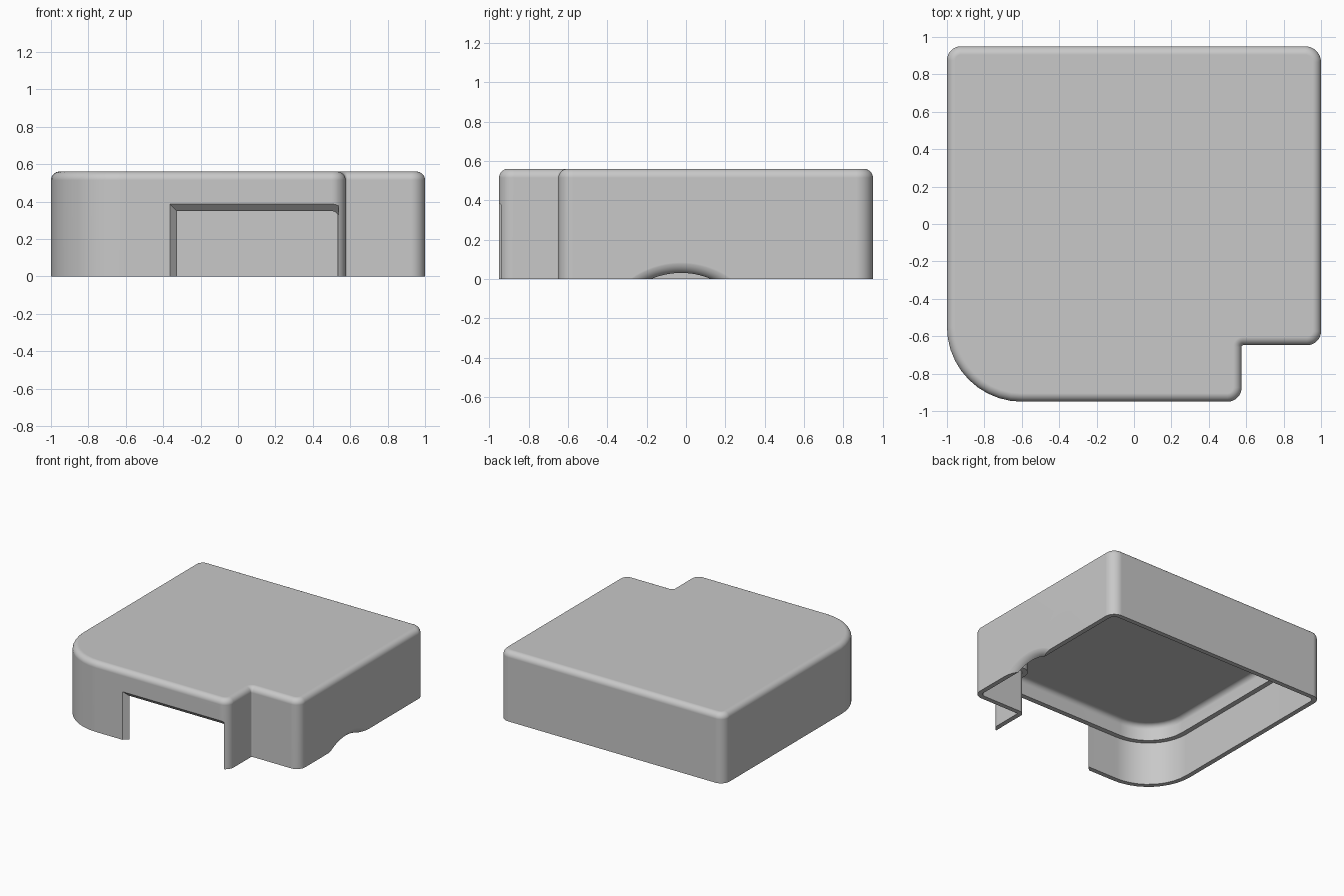
import bpy, bmesh, math
from mathutils import Vector

cube = bpy.data.objects.get("Cube")
if cube:
    bpy.data.objects.remove(cube, do_unlink=True)

grey = bpy.data.materials.new("light grey plastic")
grey.use_nodes = True
colour = (0.58, 0.58, 0.58, 1)
grey.diffuse_color = colour
grey.node_tree.nodes["Principled BSDF"].inputs["Base Color"].default_value = colour

WALL, LEDGE = 0.038, 0.078        # wall thickness, total thickness above the ledge
HEIGHT, CEILING, STEP = 0.56, 0.48, 0.35
SEGMENTS = 10

# Plan outline, counter-clockwise: x, y, corner radius
PLAN = [(-1, -0.95, 0.4), (0.575, -0.95, 0.075), (0.575, -0.648, 0.01),
        (1, -0.648, 0.075), (1, 0.95, 0.085), (-1, 0.95, 0.075)]


def outline(inset):
    """Rounded plan outline moved inwards by the inset."""
    points = []
    for i, (x, y, r) in enumerate(PLAN):
        corner = Vector((x, y))
        before = (corner - Vector(PLAN[i - 1][:2])).normalized()
        after = (Vector(PLAN[(i + 1) % len(PLAN)][:2]) - corner).normalized()
        turn = 1 if before.cross(after) > 0 else -1
        radius = max(0.01, r - turn * inset)
        centre = corner + (after - before) * (turn * inset + radius)
        for k in range(SEGMENTS + 1):
            a = k / SEGMENTS * math.pi / 2
            points.append(centre + (before * math.sin(a) - after * math.cos(a)) * radius)
    return points


def loft(name, rings):
    """Skin closed rings of points and cap both ends."""
    bm = bmesh.new()
    loops = [[bm.verts.new(p) for p in ring] for ring in rings]
    for low, high in zip(loops, loops[1:]):
        for i in range(len(low)):
            bm.faces.new((low[i - 1], low[i], high[i], high[i - 1]))
    bm.faces.new(loops[0][::-1])
    bm.faces.new(loops[-1])
    bmesh.ops.recalc_face_normals(bm, faces=bm.faces)
    mesh = bpy.data.meshes.new(name)
    bm.to_mesh(mesh)
    bm.free()
    mesh.materials.append(grey)
    obj = bpy.data.objects.new(name, mesh)
    bpy.context.collection.objects.link(obj)
    return obj


def fillet(inset, top, radius, steps=8):
    """Quarter-round profile from a vertical wall to a flat top."""
    angles = [k / steps * math.pi / 2 for k in range(steps + 1)]
    return [(inset + radius * (1 - math.cos(a)), top - radius * (1 - math.sin(a)))
            for a in angles]


# Hollow cover: ceiling, inner ledge, rim, outer wall and rounded top in one profile
profile = fillet(LEDGE, CEILING, 0.04)[::-1]
profile += [(LEDGE, STEP), (WALL, STEP), (WALL, 0), (0, 0)]
profile += fillet(0, HEIGHT, 0.045)
cover = loft("cover_shell", [[(p.x, p.y, z) for p in outline(inset)] for inset, z in profile])


def opening_ring(y):
    """Front opening section, its left and top edges slanting through the wall."""
    slant = -0.912 - y
    left, top = -0.326 - slant, 0.349 + slant
    return [(left, y, -0.1), (0.536, y, -0.1), (0.536, y, top), (left, y, top)]


front_opening = loft("front_opening_cutter", [opening_ring(-1.0), opening_ring(-0.895)])

# Shallow flared cable arch in the side wall
FLARE, ARCH = 0.064, 0.386
flare = [(1.03, 0.47)]
for k in range(9):
    a = k / 8 * math.pi / 2
    flare.append((1.0005 - FLARE * (1 - math.cos(a)), ARCH + FLARE * (1 - math.sin(a))))
flare.append((0.88, ARCH))
turns = [k / 128 * math.tau for k in range(128)]
cable_arch = loft("cable_arch_cutter", [
    [(x, -0.025 + r * math.cos(t), -0.36 + r * math.sin(t)) for t in turns] for x, r in flare])

# Cut the openings
bpy.ops.object.select_all(action="DESELECT")
cover.select_set(True)
bpy.context.view_layer.objects.active = cover
for cutter in (front_opening, cable_arch):
    cutter.hide_render = True
    cut = cover.modifiers.new(cutter.name, "BOOLEAN")
    cut.operation, cut.solver, cut.object = "DIFFERENCE", "EXACT", cutter
    bpy.ops.object.modifier_apply(modifier=cut.name)
    bpy.data.objects.remove(cutter, do_unlink=True)

# Smooth the rounded edges while the large faces stay flat
bpy.ops.object.shade_smooth_by_angle(angle=math.radians(30))
flat = cover.modifiers.new("flat_faces", "WEIGHTED_NORMAL")
flat.keep_sharp = True
